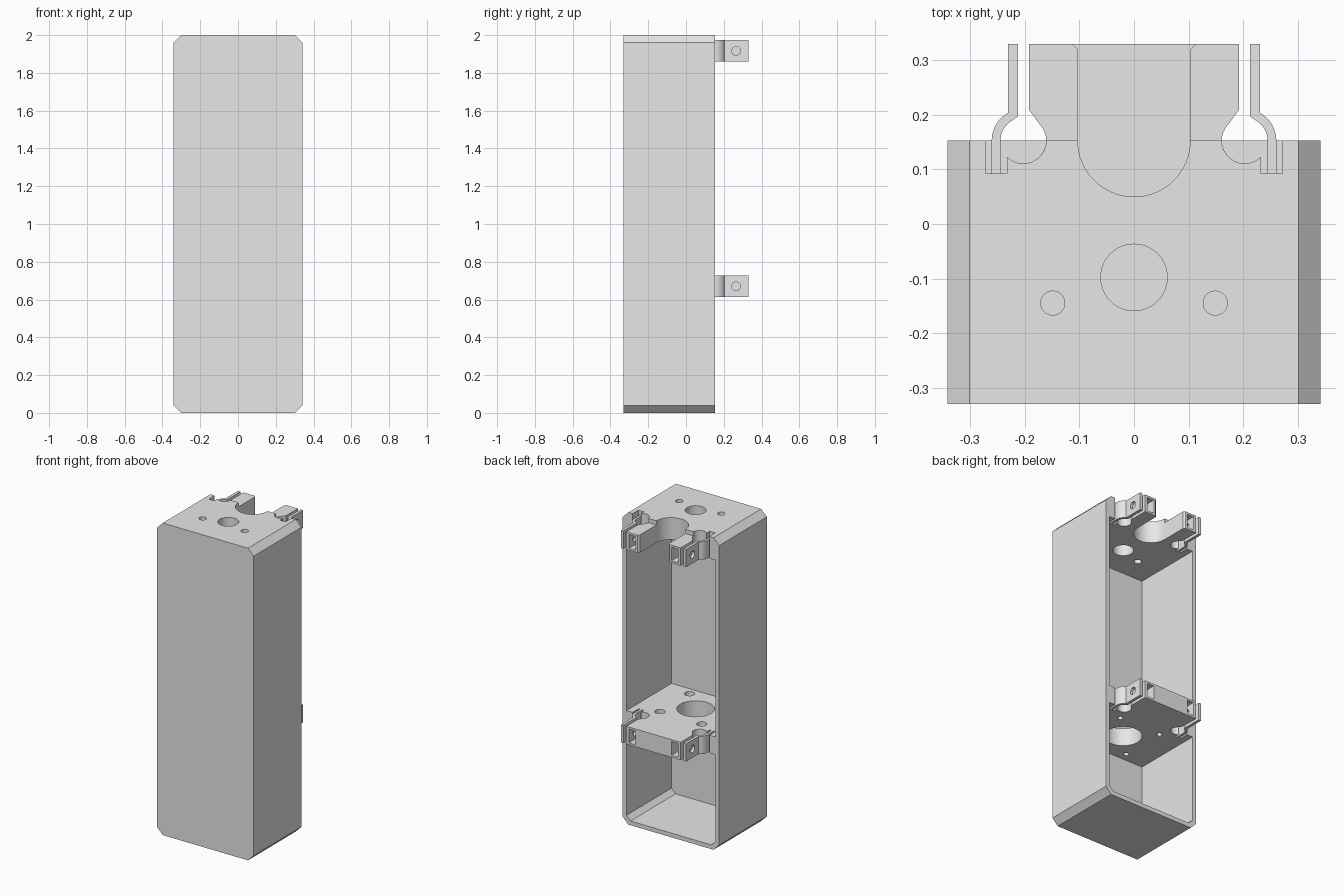
import bpy, bmesh
from math import cos, sin, radians
from mathutils import Vector

cube = bpy.data.objects.get("Cube")
if cube:
    bpy.data.objects.remove(cube, do_unlink=True)

grey = bpy.data.materials.new("light_grey")
grey.use_nodes = True
colour = (0.8, 0.8, 0.8, 1)
grey.diffuse_color = colour
grey.node_tree.nodes["Principled BSDF"].inputs["Base Color"].default_value = colour

WALL = 0.027
HALF_W, FRONT, BACK, TIP = 0.342, -0.33, 0.153, 0.33
SHELF_H = 0.114


def arc(cx, cy, r, a0, a1, n=16):
    steps = [radians(a0 + (a1 - a0) * i / n) for i in range(n + 1)]
    return [(cx + r * cos(a), cy + r * sin(a)) for a in steps]


def circle(cx, cy, r, n=48):
    return arc(cx, cy, r, 0, 360, n)[:-1]


def rect(x0, x1, y0, y1):
    return [(x0, y0), (x1, y0), (x1, y1), (x0, y1)]


def prism(name, pts, lo, hi, axis="z"):
    """Extrude a flat outline along an axis."""
    place = {"x": lambda a, b: (lo, a, b),
             "y": lambda a, b: (a, lo, b),
             "z": lambda a, b: (a, b, lo)}[axis]
    bm = bmesh.new()
    face = bm.faces.new([bm.verts.new(place(a, b)) for a, b in pts])
    out = bmesh.ops.extrude_face_region(bm, geom=[face])["geom"]
    move = Vector([(hi - lo) * (axis == k) for k in "xyz"])
    bmesh.ops.translate(bm, vec=move,
                        verts=[g for g in out if isinstance(g, bmesh.types.BMVert)])
    bmesh.ops.recalc_face_normals(bm, faces=bm.faces)
    mesh = bpy.data.meshes.new(name)
    bm.to_mesh(mesh)
    bm.free()
    mesh.materials.append(grey)
    ob = bpy.data.objects.new(name, mesh)
    bpy.context.collection.objects.link(ob)
    return ob


def cut(ob, cutters):
    """Subtract each cutter, then bake the result and drop the cutters."""
    for c in cutters:
        mod = ob.modifiers.new("cut", "BOOLEAN")
        mod.operation, mod.solver, mod.object = "DIFFERENCE", "EXACT", c
    dg = bpy.context.evaluated_depsgraph_get()
    mesh = bpy.data.meshes.new_from_object(ob.evaluated_get(dg))
    ob.modifiers.clear()
    ob.data = mesh
    for c in cutters:
        bpy.data.objects.remove(c, do_unlink=True)
    bpy.ops.object.select_all(action="DESELECT")
    ob.select_set(True)
    bpy.context.view_layer.objects.active = ob
    bpy.ops.object.shade_smooth_by_angle(angle=radians(25))


def chamfered(inset, c):
    w, b, t = HALF_W - inset, inset, 2 - inset
    return [(w - c, b), (w, b + c), (w, t - c), (w - c, t),
            (c - w, t), (-w, t - c), (-w, b + c), (c - w, b)]


def top_openings():
    """Cable slot and round holes shared by the case top and the upper shelf."""
    slot = arc(0, BACK, 0.103, 180, 360, 32)
    slot += [(0.103, TIP - 0.01), (0.123, TIP + 0.01),
             (-0.123, TIP + 0.01), (-0.103, TIP - 0.01)]
    outlines = [slot, circle(0, -0.098, 0.061),
                circle(-0.149, -0.145, 0.022), circle(0.149, -0.145, 0.022)]
    return [prism("cutter", o, 1.8, 2.1) for o in outlines]


# Case: chamfered shell, open at the back
case = prism("case", chamfered(0, 0.04), FRONT, BACK, "y")
inner = prism("cutter", chamfered(WALL, 0.029), FRONT + WALL, BACK + 0.1, "y")
cutters = [inner] + top_openings()
for s in (-1, 1):
    cutters.append(prism("cutter", circle(s * 0.203, BACK, 0.042), 1.9, 2.1))
    xs = sorted((s * 0.233, s * 0.272))
    cutters.append(prism("cutter", rect(*xs, 0.093, 0.2), 1.9, 2.1))
cut(case, cutters)

# Shelf outline: tongue, round relief, flexible clip arm, then the body
half = [(0.193, TIP), (0.193, 0.21)]
half += arc(0.203, BACK, 0.042, 140, 315, 24)
half += [(0.233, 0.093), (0.245, 0.093)]
half += arc(0.203, BACK, 0.042, 0, 50, 8)
half += [(0.213, 0.197), (0.213, TIP), (0.231, TIP), (0.231, 0.204)]
half += arc(0.203, BACK, 0.058, 55, 0, 10)
half += [(0.261, 0.093), (0.272, 0.093), (0.272, BACK), (0.316, BACK),
         (0.316, FRONT + WALL / 2)]
outline = half + [(-x, y) for x, y in reversed(half)]


def clip_cutters(z):
    """Nut pockets in the tongue and screw holes through the clip arms."""
    mid = z + SHELF_H / 2
    out = []
    for s in (-1, 1):
        xs = sorted((s * 0.127, s * 0.174))
        out.append(prism("cutter", rect(*xs, mid - 0.044, mid + 0.044), 0.215, 0.4, "y"))
        lo, hi = sorted((s * 0.15, s * 0.25))
        out.append(prism("cutter", circle(0.265, mid, 0.023, 32), lo, hi, "x"))
    return out


# Upper shelf under the case top
z = 2 - WALL - SHELF_H
upper = prism("upper_shelf", outline, z, z + SHELF_H)
cut(upper, clip_cutters(z) + top_openings())

# Lower shelf with a large hole and four counterbored screw holes
z = 0.613
lower = prism("lower_shelf", outline, z, z + SHELF_H)
cutters = clip_cutters(z) + [prism("cutter", circle(0, -0.098, 0.11, 64), z - 0.1, z + 0.3)]
for sx in (-1, 1):
    for sy in (-1, 1):
        x, y = sx * 0.148, -0.098 + sy * 0.15
        cutters.append(prism("cutter", circle(x, y, 0.016, 32), z - 0.1, z + 0.3))
        cutters.append(prism("cutter", circle(x, y, 0.03, 32), z + SHELF_H / 2, z + 0.3))
cut(lower, cutters)
